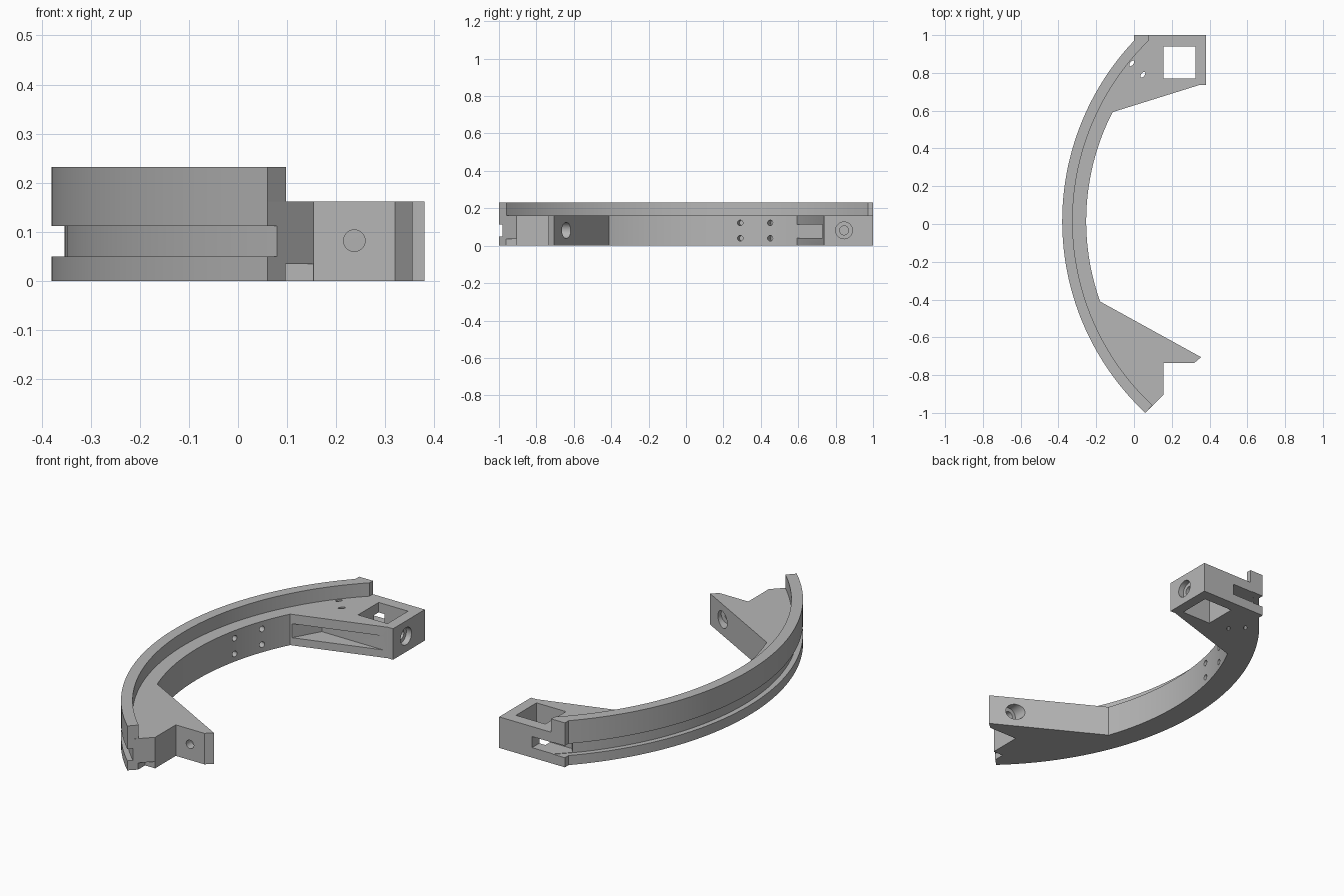
import bpy
import bmesh
import math
from mathutils import Vector

if "Cube" in bpy.data.objects:
    bpy.data.objects.remove(bpy.data.objects["Cube"], do_unlink=True)

# Single plain grey
grey = bpy.data.materials.new("plain grey")
grey.use_nodes = True
colour = (0.47, 0.47, 0.47, 1)
grey.diffuse_color = colour
grey.node_tree.nodes["Principled BSDF"].inputs["Base Color"].default_value = colour

# Shared arc of the curved rail
CX, CY = 1.01, 0.015
R_OUT, R_LIP, R_GROOVE, R_IN = 1.39, 1.335, 1.363, 1.263
BODY_TOP, LIP_TOP = 0.162, 0.232
MID = 0.082


def arc(radius, start, end, steps=48):
    angles = [math.radians(start + (end - start) * i / steps) for i in range(steps + 1)]
    return [(CX + radius * math.cos(a), CY + radius * math.sin(a)) for a in angles]


def make_object(name, bm):
    bmesh.ops.recalc_face_normals(bm, faces=bm.faces)
    mesh = bpy.data.meshes.new(name)
    bm.to_mesh(mesh)
    bm.free()
    mesh.materials.append(grey)
    obj = bpy.data.objects.new(name, mesh)
    bpy.context.collection.objects.link(obj)
    return obj


def prism(name, outline, low, high):
    bm = bmesh.new()
    face = bm.faces.new([bm.verts.new((x, y, low)) for x, y in outline])
    grown = bmesh.ops.extrude_face_region(bm, geom=[face])
    top = [v for v in grown["geom"] if isinstance(v, bmesh.types.BMVert)]
    bmesh.ops.translate(bm, verts=top, vec=(0, 0, high - low))
    return make_object(name, bm)


def box(name, x0, x1, y0, y1, z0, z1):
    return prism(name, [(x0, y0), (x1, y0), (x1, y1), (x0, y1)], z0, z1)


def rod(name, start, end, radius, sides=32):
    start, end = Vector(start), Vector(end)
    bm = bmesh.new()
    bmesh.ops.create_cone(bm, cap_ends=True, segments=sides, radius1=radius,
                          radius2=radius, depth=(end - start).length)
    obj = make_object(name, bm)
    turn = (end - start).to_track_quat("Z", "Y").to_matrix().to_4x4()
    turn.translation = (start + end) / 2
    obj.data.transform(turn)
    return obj


def cut(target, cutter):
    mod = target.modifiers.new("cut", "BOOLEAN")
    mod.operation = "DIFFERENCE"
    mod.solver = "EXACT"
    mod.object = cutter
    bpy.context.view_layer.objects.active = target
    bpy.ops.object.modifier_apply(modifier=mod.name)
    bpy.data.objects.remove(cutter, do_unlink=True)


# Curved body with the rear block and the front wing
outline = [(0.38, 1), (0, 1)] + arc(R_OUT, 136.6, 226.9, 64)
outline += [(0.155, -0.905), (0.155, -0.735), (0.32, -0.735), (0.355, -0.705)]
outline += arc(R_IN, 199.7, 152.8, 40) + [(0.35, 0.737), (0.38, 0.737)]
body = prism("curved_body", outline, 0, BODY_TOP)

# Raised outer lip
lip_outline = [(0.08, 1), (0, 1)] + arc(R_OUT, 136.6, 226.9, 64)
lip_outline += arc(R_LIP, 226.9, 134.2, 64)
lip = prism("raised_lip", lip_outline, BODY_TOP, LIP_TOP)

# Groove around the outside
groove = arc(R_GROOVE, 129, 235, 72) + arc(R_OUT + 0.1, 235, 129, 72)
cut(body, prism("groove_cutter", groove, 0.05, 0.112))

# Square opening and slots of the rear block
cut(body, box("window_cutter", 0.155, 0.325, 0.77, 0.94, -0.1, 0.3))
cut(body, prism("rear_slot_cutter",
                [(-0.1, 1.05), (0.19, 1.05), (0.19, 0.9), (0.03, 0.9)], 0.052, 0.11))
cut(body, prism("side_slot_cutter",
                [(-0.125, 0.56), (0.36, 0.7), (0.335, 0.73), (-0.028, 0.732)], 0.04, 0.113))

# Small step under the front end
cut(body, box("step_cutter", 0.097, 0.2, -1.1, -0.906, -0.1, 0.035))

# Stepped bolt holes in the block and the wing
cut(body, rod("block_bore_cutter", (0.42, 0.845, MID), (0.35, 0.845, MID), 0.045))
cut(body, rod("block_hole_cutter", (0.42, 0.845, MID), (0.27, 0.845, MID), 0.024))
cut(body, rod("wing_bore_cutter", (0.237, -0.55, MID), (0.237, -0.69, MID), 0.043))
cut(body, rod("wing_hole_cutter", (0.237, -0.6, MID), (0.237, -0.8, MID), 0.022))

# Small pin holes in the inner wall
for y in (0.29, 0.45):
    angle = math.pi - math.asin((y - CY) / R_IN)
    for z in (0.04, 0.122):
        ends = [(CX + r * math.cos(angle), CY + r * math.sin(angle), z)
                for r in (R_IN - 0.05, R_IN + 0.05)]
        cut(body, rod("pin_hole_cutter", ends[0], ends[1], 0.015, 16))

# Two thin slanted slots through the top
for x, y in ((-0.012, 0.85), (0.047, 0.79)):
    hole = rod("slot_hole_cutter", (0, 0, -0.1), (0, 0, 0.3), 0.018, 16)
    for v in hole.data.vertices:
        long, short = v.co.x, v.co.y * 0.5
        v.co.x = x + (long * 0.6 - short * 0.8)
        v.co.y = y + (long * 0.8 + short * 0.6)
    cut(body, hole)

# Smooth curves, crisp edges
for obj in (body, lip):
    bpy.ops.object.select_all(action="DESELECT")
    obj.select_set(True)
    bpy.context.view_layer.objects.active = obj
    bpy.ops.object.shade_smooth_by_angle(angle=math.radians(30))
